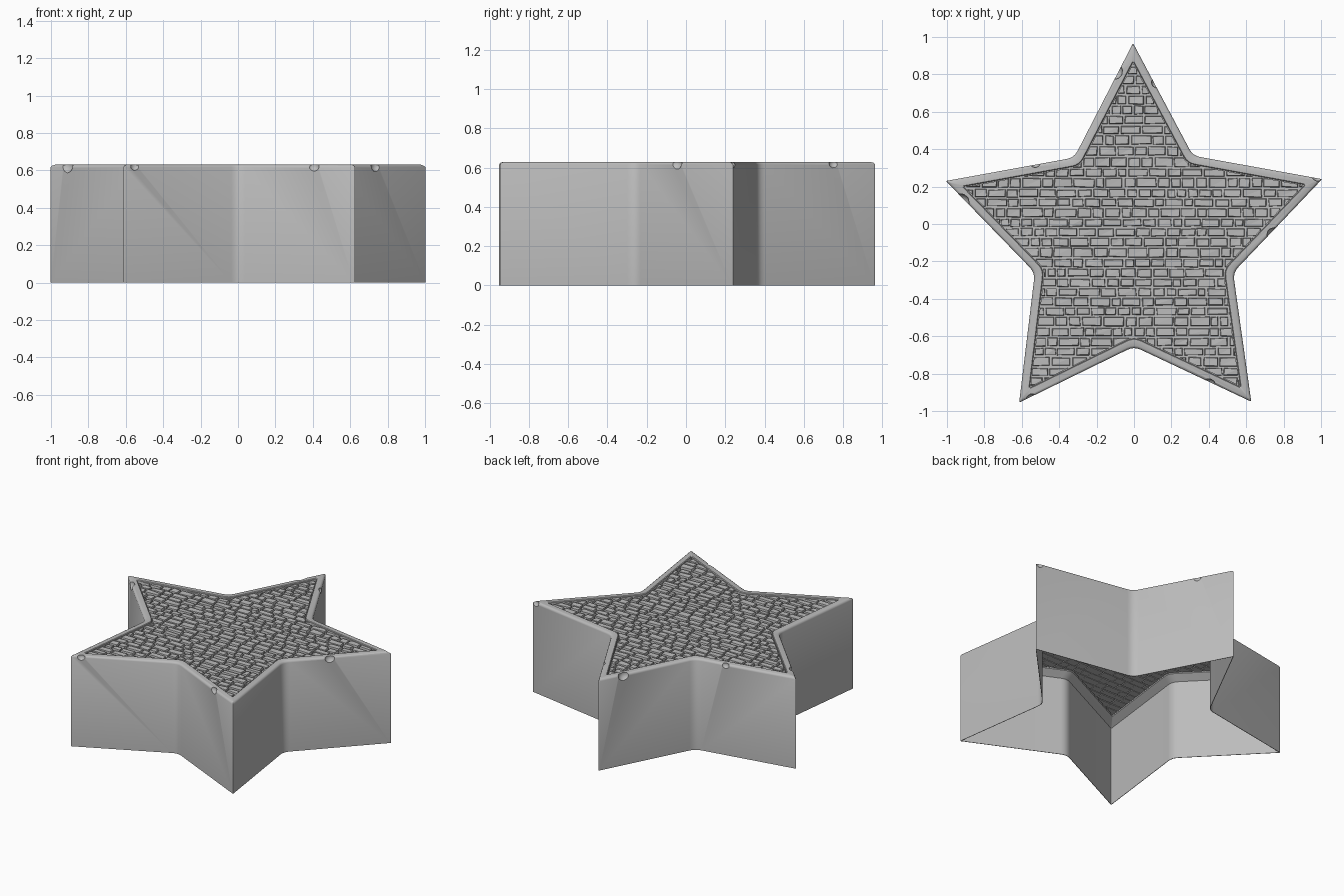
import bpy, bmesh, random
from mathutils import Vector, Matrix

random.seed(7)
if "Cube" in bpy.data.objects:
    bpy.data.objects.remove(bpy.data.objects["Cube"])

stone = bpy.data.materials.new("grey stone")
stone.use_nodes = True
GREY = (0.5, 0.5, 0.5, 1)
stone.diffuse_color = GREY
stone.node_tree.nodes["Principled BSDF"].inputs["Base Color"].default_value = GREY

# Star corners, clockwise from the back tip, tips and notches alternating
STAR = [Vector(p) for p in (
    (-0.005, 0.967), (0.315, 0.365), (1.006, 0.24), (0.53, -0.26), (0.627, -0.95),
    (0.0, -0.655), (-0.614, -0.955), (-0.53, -0.26), (-1.006, 0.23), (-0.32, 0.355))]
HEIGHT = 0.63


def inset_star(distance):
    """Move every edge of the star inward and meet them again at mitred corners."""
    points = []
    for i, p in enumerate(STAR):
        a = (p - STAR[i - 1]).normalized()
        b = (STAR[(i + 1) % len(STAR)] - p).normalized()
        na, nb = Vector((a.y, -a.x)), Vector((b.y, -b.x))
        points.append(p + (na + nb) * distance / (1 + na.dot(nb)))
    return points


def outline(distance):
    """Inset star with softly rounded notches and barely blunted tips."""
    corners, result = inset_star(distance), []
    for i, p in enumerate(corners):
        cut = 0.04 if i % 2 else 0.008
        a = p + (corners[i - 1] - p).normalized() * cut
        b = p + (corners[(i + 1) % len(corners)] - p).normalized() * cut
        for step in range(5):
            t = step / 4
            result.append(a * (1 - t) ** 2 + p * 2 * t * (1 - t) + b * t * t)
    return result


def finish(name, bm):
    bmesh.ops.recalc_face_normals(bm, faces=bm.faces)
    mesh = bpy.data.meshes.new(name)
    bm.to_mesh(mesh)
    bm.free()
    mesh.materials.append(stone)
    obj = bpy.data.objects.new(name, mesh)
    bpy.context.collection.objects.link(obj)
    return obj


def loft(name, profile, closed):
    """Join star rings given as (inset, height); closed profiles form a loop."""
    bm = bmesh.new()
    rings = [[bm.verts.new((p.x, p.y, z)) for p in outline(d)] for d, z in profile]
    n = len(rings[0])
    for k in range(len(rings) if closed else len(rings) - 1):
        low, high = rings[k], rings[(k + 1) % len(rings)]
        for i in range(n):
            j = (i + 1) % n
            bm.faces.new((low[i], low[j], high[j], high[i]))
    if not closed:
        bm.faces.new(rings[0])
        bm.faces.new(rings[-1])
    return finish(name, bm)


def boolean(obj, cutter, operation):
    mod = obj.modifiers.new("cut", 'BOOLEAN')
    mod.operation, mod.solver, mod.object = operation, 'EXACT', cutter
    bpy.ops.object.select_all(action='DESELECT')
    bpy.context.view_layer.objects.active = obj
    obj.select_set(True)
    bpy.ops.object.modifier_apply(modifier=mod.name)
    bpy.data.objects.remove(cutter)


# Thin outer wall, open below, with a softened rim on top
wall = loft("star_wall", [
    (0, 0), (0, HEIGHT - 0.014), (0.004, HEIGHT - 0.005), (0.012, HEIGHT),
    (0.042, HEIGHT), (0.046, HEIGHT - 0.004), (0.046, 0.585),
    (0.003, 0.55), (0.003, 0)], True)

# Worn chips along the rim: edge index, position along the edge, size
CHIPS = [(0, 0.36, 0.03), (9, 0.74, 0.045), (8, 0.7, 0.03), (7, 0.8, 0.045),
         (1, 0.96, 0.03), (2, 0.57, 0.038), (5, 0.9, 0.03), (4, 0.35, 0.035)]
bm = bmesh.new()
for edge, t, size in CHIPS:
    a, b = STAR[edge], STAR[(edge + 1) % len(STAR)]
    p, along = a.lerp(b, t), (b - a).normalized()
    outward = Vector((-along.y, along.x)) * size * 0.45
    turn = Matrix.Rotation(random.uniform(0, 3), 4, 'Z')
    place = Matrix.Translation((p.x + outward.x, p.y + outward.y, HEIGHT - 0.005))
    bmesh.ops.create_icosphere(bm, subdivisions=2, radius=size, matrix=place @ turn)
boolean(wall, finish("chip_cutter", bm), 'DIFFERENCE')
bpy.ops.object.shade_smooth_by_angle(angle=0.6)

# Mortar sheet behind the bricks
bm = bmesh.new()
bm.faces.new([bm.verts.new((p.x, p.y, 0.607)) for p in outline(0.04)])
bmesh.ops.triangulate(bm, faces=bm.faces)
mortar = finish("mortar_sheet", bm)
for face in mortar.data.polygons:
    if face.normal.z < 0:
        face.flip()


def add_brick(bm, x0, x1, y0, y1):
    """Tapered brick with slightly uneven corners and top."""
    def wobble():
        return random.uniform(-0.003, 0.003)
    corners = [(x0, y0), (x1, y0), (x1, y1), (x0, y1)]
    cx, cy = (x0 + x1) / 2, (y0 + y1) / 2
    base, top = [], []
    lift = 0.622 + wobble()
    for x, y in corners:
        base.append(bm.verts.new((x, y, 0.59)))
        tx = x + (0.006 if x < cx else -0.006) + wobble()
        ty = y + (0.006 if y < cy else -0.006) + wobble()
        top.append(bm.verts.new((tx, ty, lift + wobble() * 0.6)))
    bm.faces.new(base[::-1])
    # Split the warped top into two flat faces
    bm.faces.new((top[0], top[1], top[2]))
    bm.faces.new((top[0], top[2], top[3]))
    for i in range(4):
        j = (i + 1) % 4
        bm.faces.new((base[i], base[j], top[j], top[i]))


# Irregular brick courses, trimmed to the inside of the rim
bm = bmesh.new()
y = -0.92
while y < 0.9:
    course = random.uniform(0.048, 0.06)
    x = -1 + random.uniform(-0.08, 0)
    while x < 1:
        length = random.uniform(0.05, 0.12)
        gap = random.choice((0.001, 0.003, 0.006))
        add_brick(bm, x, x + length - gap, y + random.uniform(0, 0.004),
                  y + course - random.uniform(0.001, 0.004))
        x += length
    y += course
bricks = finish("brick_paving", bm)
trim = loft("paving_trim", [(0.05, 0.5), (0.05, 0.7)], False)
boolean(bricks, trim, 'INTERSECT')
